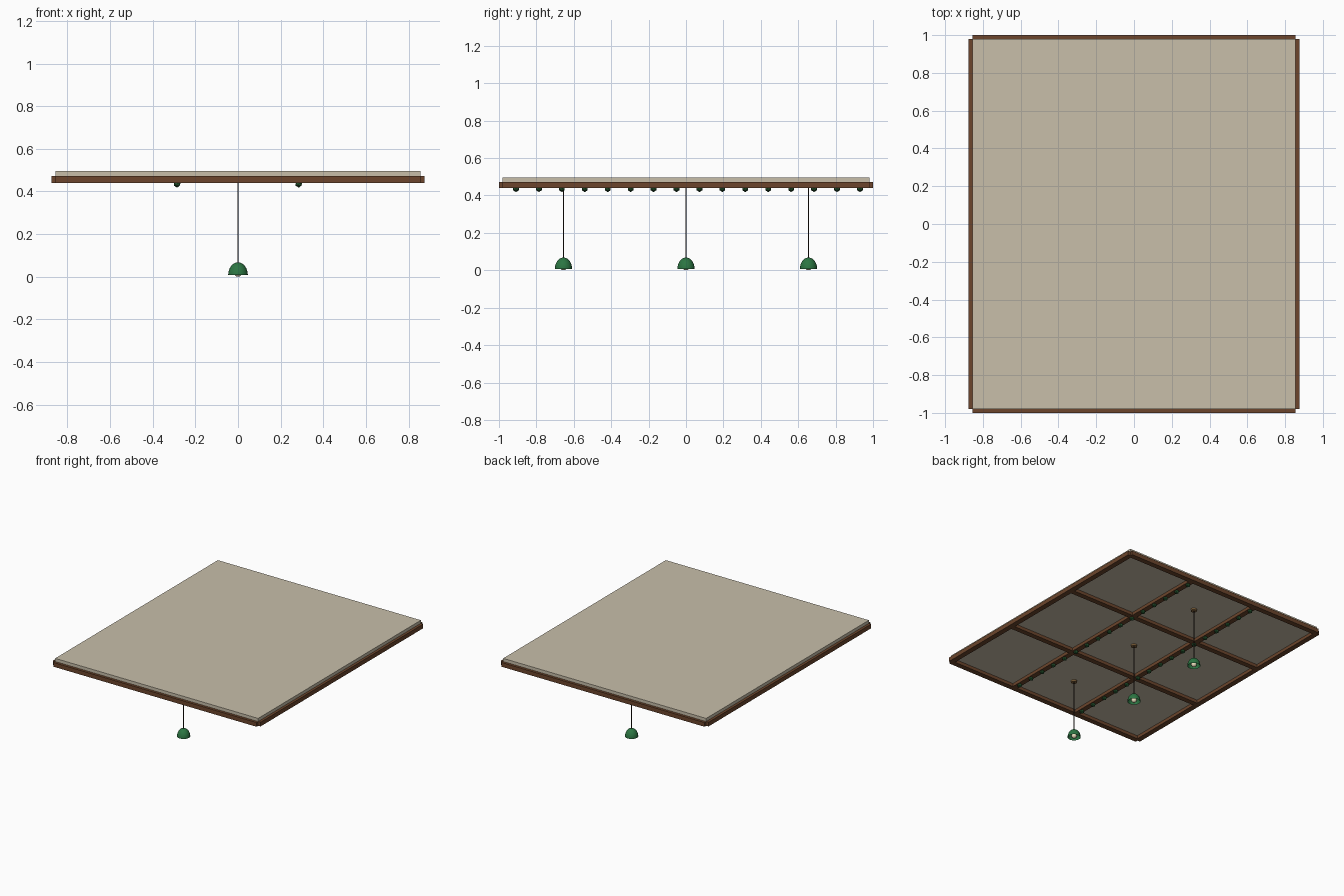
import bpy, bmesh, math
from mathutils import Matrix

cube = bpy.data.objects.get("Cube")
if cube:
    bpy.data.objects.remove(cube, do_unlink=True)


def material(name, rgb):
    m = bpy.data.materials.new(name)
    m.use_nodes = True
    m.diffuse_color = (*rgb, 1)
    m.node_tree.nodes["Principled BSDF"].inputs["Base Color"].default_value = (*rgb, 1)
    return m


plaster = material("plaster", (0.58, 0.52, 0.40))
wood = material("brown wood", (0.15, 0.06, 0.025))
brass = material("aged brass", (0.25, 0.14, 0.05))
cord_dark = material("dark cord", (0.03, 0.018, 0.012))
green = material("enamel green", (0.025, 0.18, 0.055))
leaf = material("leaf green", (0.02, 0.10, 0.03))
glow = material("warm white", (0.9, 0.8, 0.55))


def finish(name, bm, mat, smooth=False):
    mesh = bpy.data.meshes.new(name)
    bmesh.ops.recalc_face_normals(bm, faces=bm.faces)
    bm.to_mesh(mesh)
    bm.free()
    mesh.materials.append(mat)
    if smooth:
        mesh.shade_smooth()
    ob = bpy.data.objects.new(name, mesh)
    bpy.context.collection.objects.link(ob)
    return ob


def box(name, center, size, mat):
    bm = bmesh.new()
    bmesh.ops.create_cube(bm, matrix=Matrix.Translation(center) @ Matrix.Diagonal((*size, 1)))
    return finish(name, bm, mat)


def rod(name, x, y, z0, z1, radius, mat, sides=12):
    bm = bmesh.new()
    bmesh.ops.create_cone(bm, cap_ends=True, segments=sides, radius1=radius, radius2=radius,
                          depth=z1 - z0, matrix=Matrix.Translation((x, y, (z0 + z1) / 2)))
    return finish(name, bm, mat)


def lathe(name, x, y, profile, mat, sides=20):
    bm = bmesh.new()
    verts = [bm.verts.new((x + r, y, z)) for r, z in profile]
    edges = [bm.edges.new(pair) for pair in zip(verts, verts[1:])]
    bmesh.ops.spin(bm, geom=verts + edges, cent=(x, y, 0), axis=(0, 0, 1),
                   angle=math.tau, steps=sides)
    bmesh.ops.remove_doubles(bm, verts=bm.verts, dist=0.0002)
    return finish(name, bm, mat, True)


# Ceiling slab
HX, HY = 0.856, 0.98
SLAB_LOW, TOP, BEAM_LOW, BEAM_TOP = 0.465, 0.497, 0.441, 0.473
box("ceiling_slab", (0, 0, (SLAB_LOW + TOP) / 2), (2 * HX, 2 * HY, TOP - SLAB_LOW), plaster)

# Border beams and the crossing beams that split the ceiling in nine
beam_z, beam_h, beam_w = (BEAM_LOW + BEAM_TOP) / 2, BEAM_TOP - BEAM_LOW, 0.04
for k, label in ((-1, "first"), (-1 / 3, "second"), (1 / 3, "third"), (1, "fourth")):
    box(f"{label}_long_beam", (k * HX, 0, beam_z), (beam_w, 2 * HY, beam_h), wood)
    box(f"{label}_cross_beam", (0, k * HY, beam_z), (2 * HX, beam_w, beam_h), wood)

# Leaf clusters along the two inner long beams
for side, label in ((-1, "right"), (1, "left")):
    bm = bmesh.new()
    for i in range(16):
        spot = Matrix.Translation((side * HX / 3, -0.909 + i * 0.1226, 0.436))
        bmesh.ops.create_icosphere(bm, subdivisions=1, radius=0.018, matrix=spot)
    finish(f"{label}_leaf_garland", bm, leaf)

# Pendant lamps
dome = [(0.046 * math.cos(a), 0.008 + 0.06 * math.sin(a))
        for a in (math.radians(10 * i) for i in range(10))]
lining = [(r * 0.93, 0.008 + (z - 0.008) * 0.93) for r, z in reversed(dome)]
for y, label in ((-0.655, "front"), (0, "middle"), (0.655, "back")):
    rod(f"{label}_ceiling_rose", 0, y, 0.453, SLAB_LOW, 0.022, brass, 16)
    rod(f"{label}_cord", 0, y, 0.06, SLAB_LOW, 0.003, cord_dark, 8)
    lathe(f"{label}_shade", 0, y, dome + lining, green)
    bm = bmesh.new()
    bmesh.ops.create_uvsphere(bm, u_segments=14, v_segments=8, radius=0.02,
                              matrix=Matrix.Translation((0, y, 0.02)))
    finish(f"{label}_bulb", bm, glow, True)
